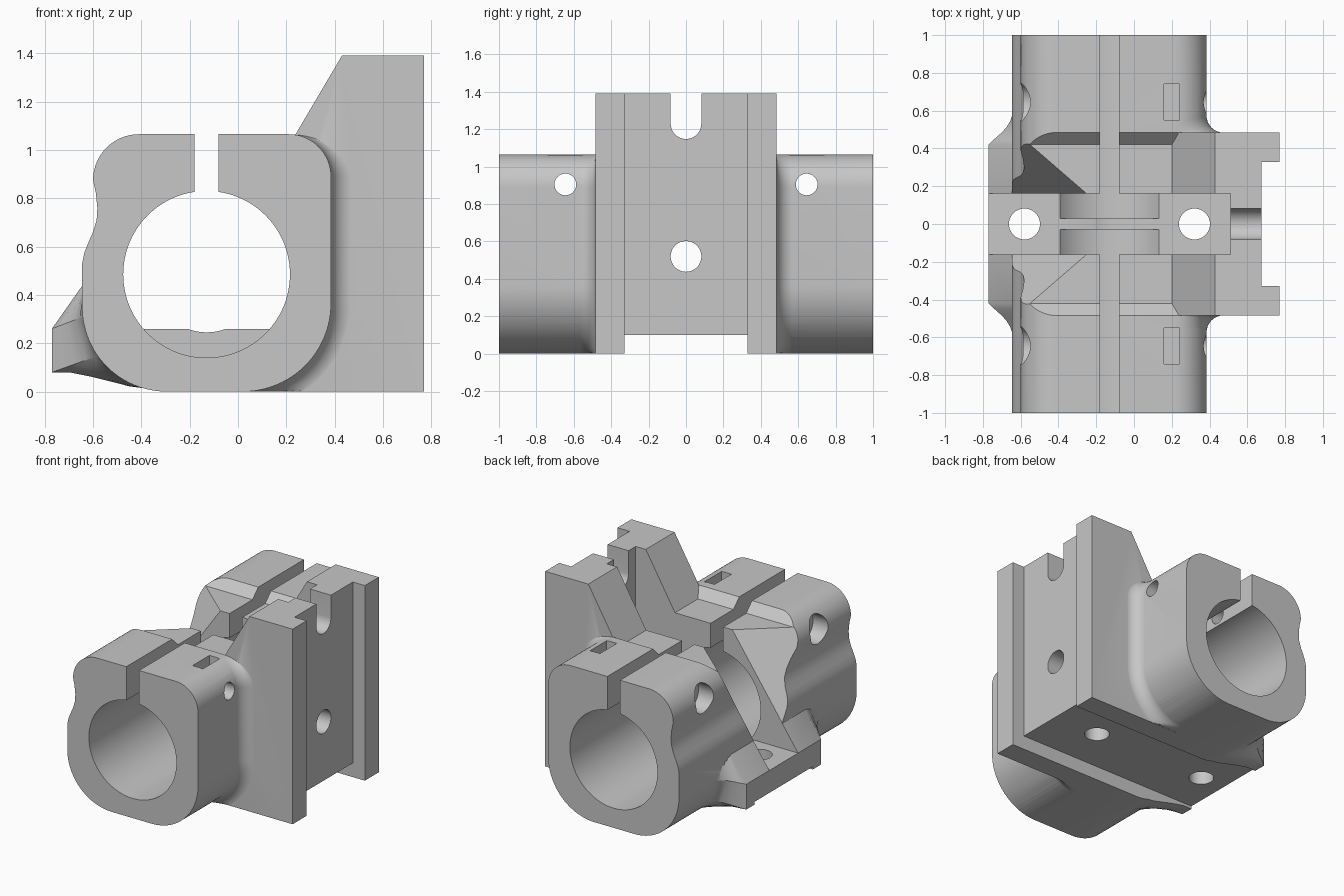
import bpy, bmesh, math
from mathutils import Vector

if "Cube" in bpy.data.objects:
    bpy.data.objects.remove(bpy.data.objects["Cube"], do_unlink=True)

GREY = (0.57, 0.57, 0.57, 1)
grey = bpy.data.materials.new("plain grey")
grey.use_nodes = True
grey.diffuse_color = GREY
grey.node_tree.nodes["Principled BSDF"].inputs["Base Color"].default_value = GREY


def finish(name, bm):
    bmesh.ops.recalc_face_normals(bm, faces=bm.faces)
    if bm.calc_volume(signed=True) < 0:
        bmesh.ops.reverse_faces(bm, faces=bm.faces)
    mesh = bpy.data.meshes.new(name)
    bm.to_mesh(mesh)
    bm.free()
    mesh.materials.append(grey)
    obj = bpy.data.objects.new(name, mesh)
    bpy.context.collection.objects.link(obj)
    return obj


def loft(name, rings):
    """Skin a list of equal-length point rings and cap both ends."""
    bm = bmesh.new()
    rows = [[bm.verts.new(p) for p in ring] for ring in rings]
    n = len(rows[0])
    for a, b in zip(rows, rows[1:]):
        for i in range(n):
            j = (i + 1) % n
            bm.faces.new((a[i], a[j], b[j], b[i]))
    bm.faces.new(rows[0][::-1])
    bm.faces.new(rows[-1])
    return finish(name, bm)


def extrude_y(name, profile, y0, y1):
    return loft(name, [[(x, y, z) for x, z in profile] for y in (y0, y1)])


def extrude_x(name, profile, x0, x1):
    return loft(name, [[(x, y, z) for y, z in profile] for x in (x0, x1)])


def box(name, x0, x1, y0, y1, z0, z1):
    return extrude_y(name, [(x0, z0), (x1, z0), (x1, z1), (x0, z1)], y0, y1)


def arc(cx, cz, r, a0, a1, n=16):
    angles = [math.radians(a0 + (a1 - a0) * i / n) for i in range(n + 1)]
    return [(cx + r * math.cos(a), cz + r * math.sin(a)) for a in angles]


def circle(cx, cz, r, n=48):
    return arc(cx, cz, r, 0, 360, n)[:-1]


def combine(target, other, operation):
    other.hide_render = True
    mod = target.modifiers.new(other.name, 'BOOLEAN')
    mod.operation = operation
    mod.solver = 'EXACT'
    mod.object = other
    bpy.context.view_layer.objects.active = target
    bpy.ops.object.modifier_apply(modifier=mod.name)
    bpy.data.objects.remove(other, do_unlink=True)


def cut(other):
    combine(body, other, 'DIFFERENCE')


def join(other):
    combine(body, other, 'UNION')


TOP, STEP, FLOOR = 1.065, 1.0, 0.26
BORE = (-0.13, 0.485)

# Clamp body with a shallow wave down its outer side
wave = [(-0.588, 0.82), (-0.582, 0.76), (-0.585, 0.71), (-0.6, 0.66),
        (-0.62, 0.615), (-0.636, 0.575), (-0.645, 0.53)]
profile = (arc(0.21, 0.89, 0.175, 90, 0) + arc(0.02, 0.365, 0.365, 0, -90, 24)
           + arc(-0.295, 0.35, 0.35, 270, 180, 24) + wave[::-1]
           + arc(-0.41, 0.875, 0.19, 180, 90))
body = extrude_y("clamp_body", profile, -1, 1)

# Lowered middle top with sloped ends
rise = 0.2
cut(extrude_x("top_step", [(-0.42, STEP), (0.42, STEP), (0.485 + rise, TOP + rise),
                           (-0.485 - rise, TOP + rise)], -1, 0.5))

# Mounting plate with sloped back
join(extrude_y("mounting_plate", [(0.2, STEP), (0.43, 1.39), (0.77, 1.39), (0.77, 0),
                                  (0, 0), (0, 0.9)], -0.485, 0.485))


# Concave fillets between body and plate, flattening out towards the top
def fillet_ring(y, e):
    squash = 0.174 / (0.175 + e)
    pts = [(x, 0.89 + (z - 0.89) * squash) for x, z in arc(0.21, 0.89, 0.175 + e, 90, 0)]
    pts += arc(0.02, 0.365, 0.365 + e, 0, -90, 24)
    pts = [(0.05, TOP - 0.001)] + pts + [(0, 0)]
    return [(x, y, max(z, 0.001)) for x, z in pts]


R = 0.09
for side in (-1, 1):
    rings = []
    for i in range(9):
        a = math.radians(90 * i / 8)
        rings.append(fillet_ring(side * (0.484 + R * (1 - math.cos(a))),
                                 R * (1 - math.sin(a)) - 0.001))
    join(loft("plate_fillet", rings))

# Flared foot: full section in the middle, blending into the body at each end
foot = [(-0.599, 0.503), (-0.77, FLOOR), (-0.77, 0.08), (-0.7, 0.08), (-0.6, 0.06),
        (-0.45, 0.022), (-0.3, 0.001)]
blend = [(-0.635, 0.44), (-0.64, 0.31), (-0.575, 0.15), (-0.54, 0.11), (-0.49, 0.07),
         (-0.4, 0.022), (-0.3, 0.002)]
steps = [(0.42, 0), (0.45, 0.24), (0.48, 0.5), (0.51, 0.72), (0.545, 0.88), (0.6, 1.02)]
steps = [(-y, t) for y, t in reversed(steps)] + steps
rings = []
for y, t in steps:
    ring = [(a[0] + (b[0] - a[0]) * t, y, a[1] + (b[1] - a[1]) * t)
            for a, b in zip(foot, blend)]
    rings.append(ring + [(-0.3, y, 0.45)])
join(loft("flared_foot", rings))

# Slanted cheeks beside the pocket
for side in (-1, 1):
    corner = Vector((-0.25, 0.16, STEP))
    along, down = Vector((-0.3, 0.26, 0)), Vector((-0.52, 0, -0.74))
    quad = [corner + along * a + down * b
            for a, b in ((-0.3, -0.5), (1.6, -0.5), (1.6, 1), (-0.3, 1))]
    rings = [[(p.x + s, p.y * side, p.z - 0.3 * s) for p in quad] for s in (0, -1)]
    cut(loft("cheek_cut", rings))

# Bore, clamp slot, middle pocket
cut(extrude_y("bore", circle(*BORE, 0.345, 96), -1.1, 1.1))
cut(box("clamp_slot", -0.18, -0.08, -1.1, 1.1, 0.6, 1.3))
cut(box("pocket", -1, 0.51, -0.162, 0.162, FLOOR, 1.6))

# Rib across the bore with a shallow dip
join(box("bore_rib", -0.41, 0.15, -0.03, 0.03, 0.13, FLOOR))
cut(extrude_y("rib_dip", circle(-0.13, 0.465, 0.22, 64), -0.05, 0.05))

# Channels in the plate face and underside
cut(box("face_channel", 0.675, 1, -0.328, 0.328, -0.2, 1.6))
cut(box("bottom_channel", -1, 1, -0.328, 0.328, -0.2, 0.1))

# Round-bottomed notch and hole through the plate
notch = [(0.082, 1.6)] + arc(0, 1.23, 0.082, 0, -180) + [(-0.082, 1.6)]
cut(extrude_x("plate_notch", notch, 0.3, 0.9))
cut(extrude_x("plate_hole", circle(0, 0.52, 0.082), 0.4, 0.9))

# Vertical bolt holes
for x in (-0.58, 0.32):
    cut(loft("bolt_hole", [[(px, py, z) for px, py in circle(x, 0, 0.082)]
                           for z in (-0.1, 0.5)]))

# Clamp screws: cross hole, head recess and nut slot
for side in (-1, 1):
    y = 0.645 * side
    cut(extrude_x("screw_hole", circle(y, 0.905, 0.058, 32), -0.9, 0.6))
    cut(extrude_x("screw_recess", circle(y, 0.905, 0.1, 32), -0.9, -0.48))
    cut(box("nut_slot", 0.16, 0.24, y - 0.095, y + 0.095, 0.8, 1.2))

bpy.ops.object.select_all(action='DESELECT')
body.select_set(True)
bpy.context.view_layer.objects.active = body
bpy.ops.object.shade_smooth_by_angle(angle=math.radians(25))
